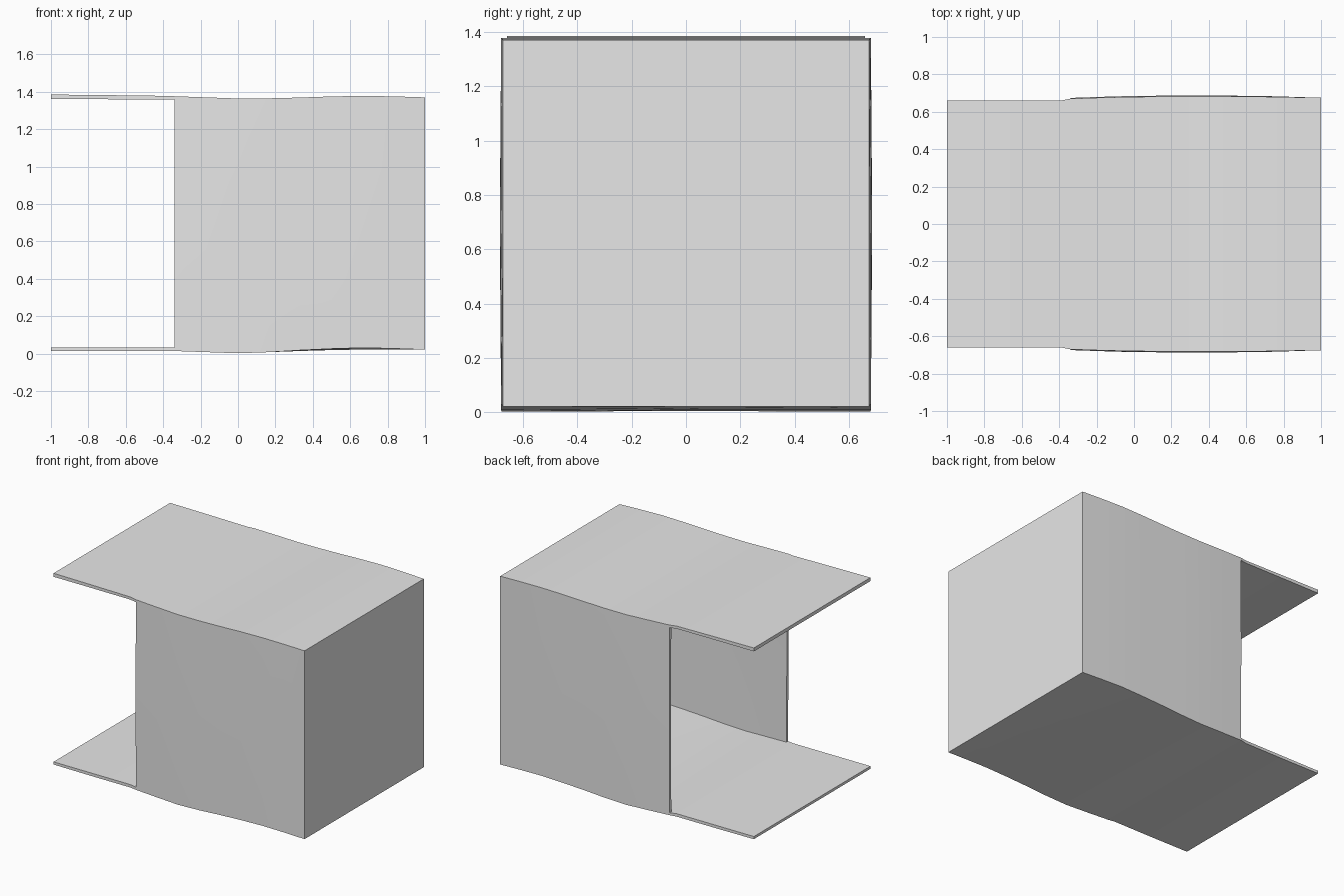
import bpy, bmesh

if "Cube" in bpy.data.objects:
    bpy.data.objects.remove(bpy.data.objects["Cube"])

grey = bpy.data.materials.new("plain grey card")
grey.diffuse_color = (0.8, 0.8, 0.8, 1)
grey.use_nodes = True
grey.node_tree.nodes["Principled BSDF"].inputs["Base Color"].default_value = grey.diffuse_color


def finish(bm, name):
    bmesh.ops.recalc_face_normals(bm, faces=bm.faces)
    me = bpy.data.meshes.new(name)
    bm.to_mesh(me)
    bm.free()
    me.materials.append(grey)
    ob = bpy.data.objects.new(name, me)
    bpy.context.collection.objects.link(ob)
    bpy.ops.object.select_all(action='DESELECT')
    ob.select_set(True)
    bpy.context.view_layer.objects.active = ob
    bpy.ops.object.shade_smooth_by_angle(angle=0.6)
    return ob


def loft(bm, rings):
    n = len(rings[0])
    for a, b in zip(rings, rings[1:]):
        for i in range(n):
            j = (i + 1) % n
            bm.faces.new((a[i], a[j], b[j], b[i]))


def ring(bm, x, w, wm, lo, lom, hi, inset=0.0):
    """Eight-point rectangular section with slightly bowed sides."""
    w, wm, hi = w - inset, wm - inset, hi - inset
    lo, lom = lo + inset, lom + inset
    mid = (lo + hi) / 2
    pts = [(-w, lo), (0, lom), (w, lo), (wm, mid),
           (w, hi), (0, hi), (-w, hi), (-wm, mid)]
    return [bm.verts.new((x, y, z)) for y, z in pts]


# Hollow box, open on the left: x, half width, mid half width,
# bottom edge, bottom centre, top
sections = [
    (-0.34, 0.670, 0.674, 0.014, 0.014, 1.376),
    (-0.17, 0.676, 0.680, 0.008, 0.009, 1.370),
    (0.00, 0.680, 0.685, 0.002, 0.004, 1.364),
    (0.17, 0.681, 0.686, 0.008, 0.008, 1.365),
    (0.33, 0.681, 0.686, 0.018, 0.014, 1.369),
    (0.50, 0.681, 0.686, 0.026, 0.019, 1.375),
    (0.67, 0.681, 0.685, 0.031, 0.022, 1.378),
    (0.84, 0.678, 0.680, 0.027, 0.022, 1.375),
    (1.00, 0.675, 0.675, 0.021, 0.021, 1.370),
]
card = 0.018
bm = bmesh.new()
outer = [ring(bm, *s) for s in sections]
inner = [ring(bm, *s, inset=card) for s in sections[:-1]]
inner.append(ring(bm, 1 - card, *sections[-1][1:], inset=card))
loft(bm, outer)
loft(bm, inner)
loft(bm, [outer[0], inner[0]])
bm.faces.new(outer[-1])
bm.faces.new(inner[-1])
finish(bm, "box_body")


# Open flaps continuing the top and the bottom to the left
def flap(name, stations):
    bm = bmesh.new()
    rings = [[bm.verts.new((x, y, z)) for y, z in
              ((-w, lo), (w, lo), (w, hi), (-w, hi))]
             for x, w, lo, hi in stations]
    loft(bm, rings)
    bm.faces.new(rings[0])
    bm.faces.new(rings[-1])
    finish(bm, name)


flap("top_flap", [(-1.0, 0.66, 1.360, 1.385), (-0.70, 0.66, 1.360, 1.382),
                  (-0.39, 0.66, 1.359, 1.378), (-0.34, 0.67, 1.358, 1.376)])
flap("bottom_flap", [(-1.0, 0.66, 0.015, 0.034), (-0.70, 0.66, 0.013, 0.034),
                     (-0.39, 0.66, 0.013, 0.034), (-0.34, 0.67, 0.014, 0.032)])
